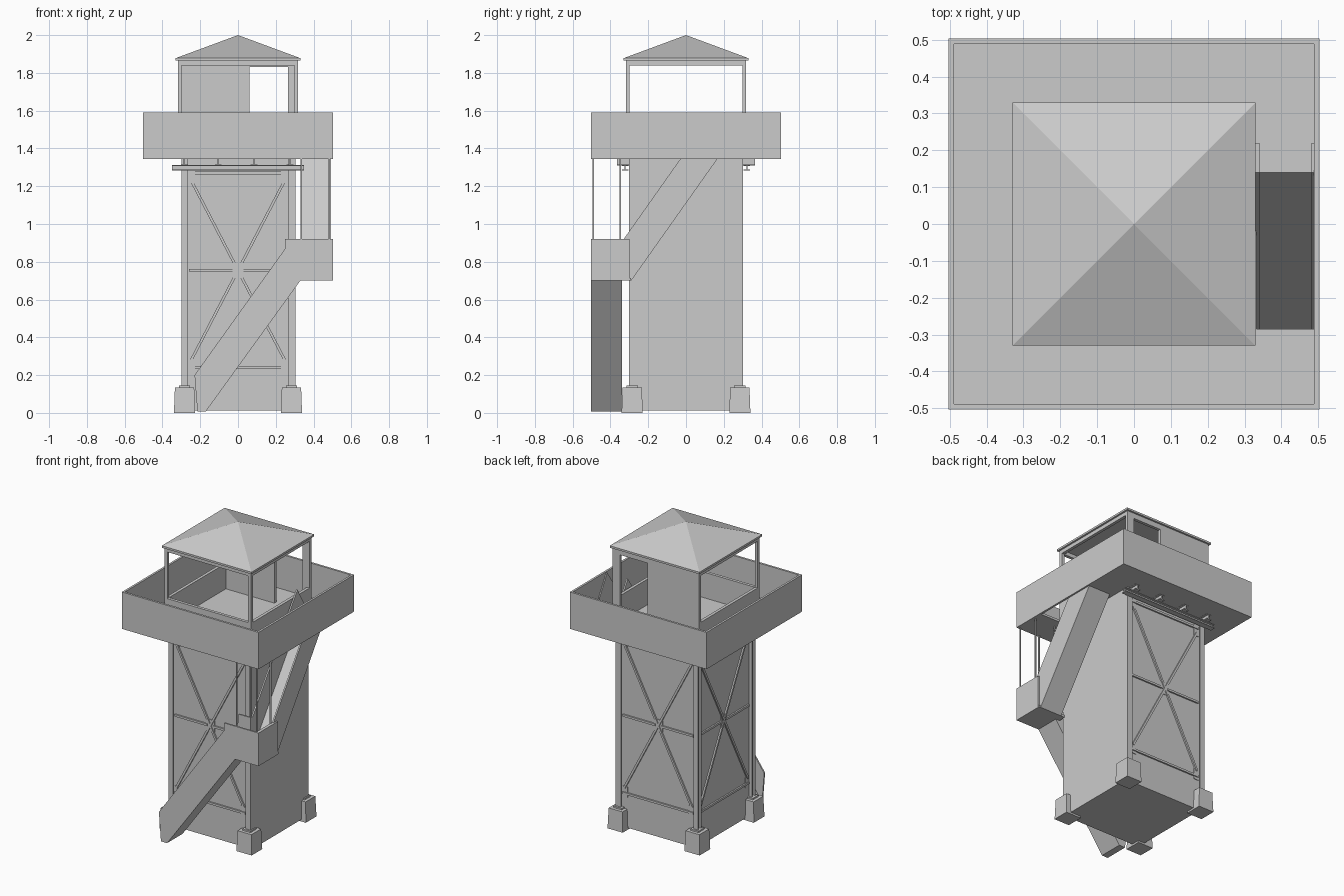
import bpy, bmesh
from mathutils import Vector

if "Cube" in bpy.data.objects:
    bpy.data.objects.remove(bpy.data.objects["Cube"])


def finish(name, bm):
    bmesh.ops.recalc_face_normals(bm, faces=bm.faces)
    me = bpy.data.meshes.new(name)
    bm.to_mesh(me)
    bm.free()
    ob = bpy.data.objects.new(name, me)
    bpy.context.collection.objects.link(ob)
    return ob


def prism(name, pts, axis, a, b):
    """Extrude a 2D profile (remaining axes in x,y,z order) from a to b along axis."""
    def place(p, t):
        v = list(p)
        v.insert("xyz".index(axis), t)
        return v
    bm = bmesh.new()
    face = bm.faces.new([bm.verts.new(place(p, a)) for p in pts])
    ext = bmesh.ops.extrude_face_region(bm, geom=[face])
    move = Vector(place((0, 0), b - a))
    bmesh.ops.translate(bm, vec=move, verts=[g for g in ext["geom"] if isinstance(g, bmesh.types.BMVert)])
    return finish(name, bm)


def box(name, x0, x1, y0, y1, z0, z1):
    return prism(name, [(x0, y0), (x1, y0), (x1, y1), (x0, y1)], "z", z0, z1)


def frustum(name, cx, cy, r0, r1, z0, z1):
    bm = bmesh.new()
    m = bmesh.ops.create_cube(bm, size=2)
    for v in m["verts"]:
        r = r1 if v.co.z > 0 else r0
        v.co = (cx + v.co.x * r, cy + v.co.y * r, z1 if v.co.z > 0 else z0)
    bmesh.ops.remove_doubles(bm, verts=bm.verts, dist=1e-5)
    return finish(name, bm)


def i_profile(cu, cv, w, h, t, turned=False):
    """I-section outline, flanges at the ends of the second axis."""
    a, b, c = w / 2, h / 2, h / 2 - t
    q = t / 2
    pts = [(-a, -b), (a, -b), (a, -c), (q, -c), (q, c), (a, c),
           (a, b), (-a, b), (-a, c), (-q, c), (-q, -c), (-a, -c)]
    return [(cu + (v if turned else u), cv + (u if turned else v)) for u, v in pts]


def diagonal(name, axis, a, b, p, q, w):
    """Flat bar from p to q in the plane across axis."""
    p, q = Vector(p), Vector(q)
    d = (q - p).normalized() * w / 2
    n = Vector((-d.y, d.x))
    return prism(name, [p - n, q - n, q + n, p + n], axis, a, b)


# Tower core
box("tower_core", -0.275, 0.302, -0.287, 0.287, 0.012, 1.35)
box("right_wall", 0.298, 0.305, -0.303, 0.303, 0.012, 1.35)

# Footings, base plates and columns
for sx in (-1, 1):
    for sy in (-1, 1):
        cx, cy = sx * 0.283, sy * 0.285
        frustum("footing", cx, cy, 0.056, 0.051, 0, 0.135)
        box("base_plate", cx - 0.03, cx + 0.03, cy - 0.03, cy + 0.03, 0.135, 0.145)
        prism("column", i_profile(cx, cy, 0.034, 0.036, 0.006), "z", 0.135, 1.35)

# Bracing on front, back and left faces
for axis, s, base in (("y", -1, 0.283), ("y", 1, 0.283), ("x", -1, 0.271)):
    a, b = s * base, s * (base + 0.014)
    for z in (0.24, 1.27):
        diagonal("cross_rail", axis, a, b, (-0.26, z), (0.26, z), 0.014)
    for k in (-1, 1):
        diagonal("mid_rail", axis, a, b, (k * 0.02, 0.755), (k * 0.26, 0.755), 0.014)
        diagonal("diagonal_brace", axis, a, b, (-0.25, 0.755 - k * 0.48), (0.25, 0.755 + k * 0.48), 0.014)
        for z in (0.25, 1.25):
            diagonal("corner_gusset", axis, a, s * (base + 0.008),
                     (k * 0.245, z - 0.035), (k * 0.245, z + 0.035), 0.036)
    diagonal("centre_gusset", axis, a, s * (base + 0.008), (0, 0.715), (0, 0.795), 0.06)

# Beams under the platform
for s in (-1, 1):
    prism("main_beam", i_profile(s * 0.322, 1.298, 0.036, 0.028, 0.005), "x", -0.35, 0.35)
for x in (-0.285, -0.105, 0.085, 0.275):
    prism("joist", i_profile(x, 1.33, 0.036, 0.04, 0.006), "y", -0.365, 0.365)

# Platform floor around the stairwell
E, T = 0.503, 0.014
box("platform_floor", -E, 0.333, -E, E, 1.345, 1.36)
box("floor_front_strip", 0.333, E, -E, -0.285, 1.345, 1.36)
box("floor_back_strip", 0.333, E, 0.14, E, 1.345, 1.36)

# Parapet
for s in (-1, 1):
    i, o = sorted((s * (E - T), s * E))
    box("parapet_side", i, o, -E, E, 1.345, 1.59)
    box("parapet_end", -E + T, E - T, i, o, 1.345, 1.59)

# Lower stair flight and landing
front = [(-0.17, 0.008), (0.33, 0.70), (0.503, 0.70), (0.503, 0.92), (0.25, 0.92),
         (0.25, 0.87), (-0.23, 0.20), (-0.215, 0.008)]
back = [front[0], front[1], (0.33, 0.92)] + front[4:]
prism("lower_flight_outer_side", front, "y", -0.503, -0.493)
prism("lower_flight_inner_side", back, "y", -0.350, -0.340)
prism("lower_flight_ramp", [(-0.215, 0.008), (-0.17, 0.008), (0.33, 0.70), (0.30, 0.715), (-0.19, 0.04)],
      "y", -0.495, -0.345)
box("landing_floor", 0.30, 0.50, -0.50, -0.29, 0.70, 0.715)

# Upper stair flight
outer = [(-0.503, 0.70), (-0.29, 0.70), (0.17, 1.35), (0.22, 1.36), (0.22, 1.45),
         (0.14, 1.585), (-0.33, 0.92), (-0.503, 0.92)]
inner = [(-0.35, 0.70)] + outer[1:7] + [(-0.35, 0.92)]
prism("upper_flight_outer_side", outer, "x", 0.482, 0.492)
box("landing_end_wall", 0.490, 0.503, -0.503, -0.30, 0.70, 0.92)
prism("upper_flight_inner_side", inner, "x", 0.330, 0.340)
prism("upper_flight_ramp", [(-0.31, 0.70), (-0.29, 0.70), (0.17, 1.35), (0.14, 1.36), (-0.32, 0.715)],
      "x", 0.335, 0.487)

# Hanger rods over the landing
for x in (0.335, 0.483):
    for y in (-0.492, -0.347):
        box("hanger_rod", x - 0.004, x + 0.004, y - 0.004, y + 0.004, 0.71, 1.35)

# Cabin: corner posts, sill walls, back wall with doorway, header
C = 0.318
for sx in (-1, 1):
    for sy in (-1, 1):
        x, y = sx * (C - 0.01), sy * (C - 0.01)
        box("cabin_post", x - 0.01, x + 0.01, y - 0.01, y + 0.01, 1.36, 1.86)
    x0, x1 = sorted((sx * C, sx * (C - 0.02)))
    box("cabin_side_sill_wall", x0, x1, -C, C, 1.36, 1.53)
    box("side_header", x0, x1, -C, C, 1.84, 1.87)
    box("end_header", -C, C, x0, x1, 1.84, 1.87)
box("cabin_front_sill_wall", -C, C, -C, -C + 0.02, 1.36, 1.53)
box("cabin_back_wall", -C, 0.06, C - 0.02, C, 1.36, 1.85)
box("door_jamb", 0.265, C, C - 0.02, C, 1.36, 1.85)
box("door_lintel", 0.06, 0.265, C - 0.02, C, 1.83, 1.85)

# Roof
box("roof_eave", -0.33, 0.33, -0.33, 0.33, 1.865, 1.878)
frustum("roof", 0, 0, 0.33, 0.0, 1.878, 2.0)
